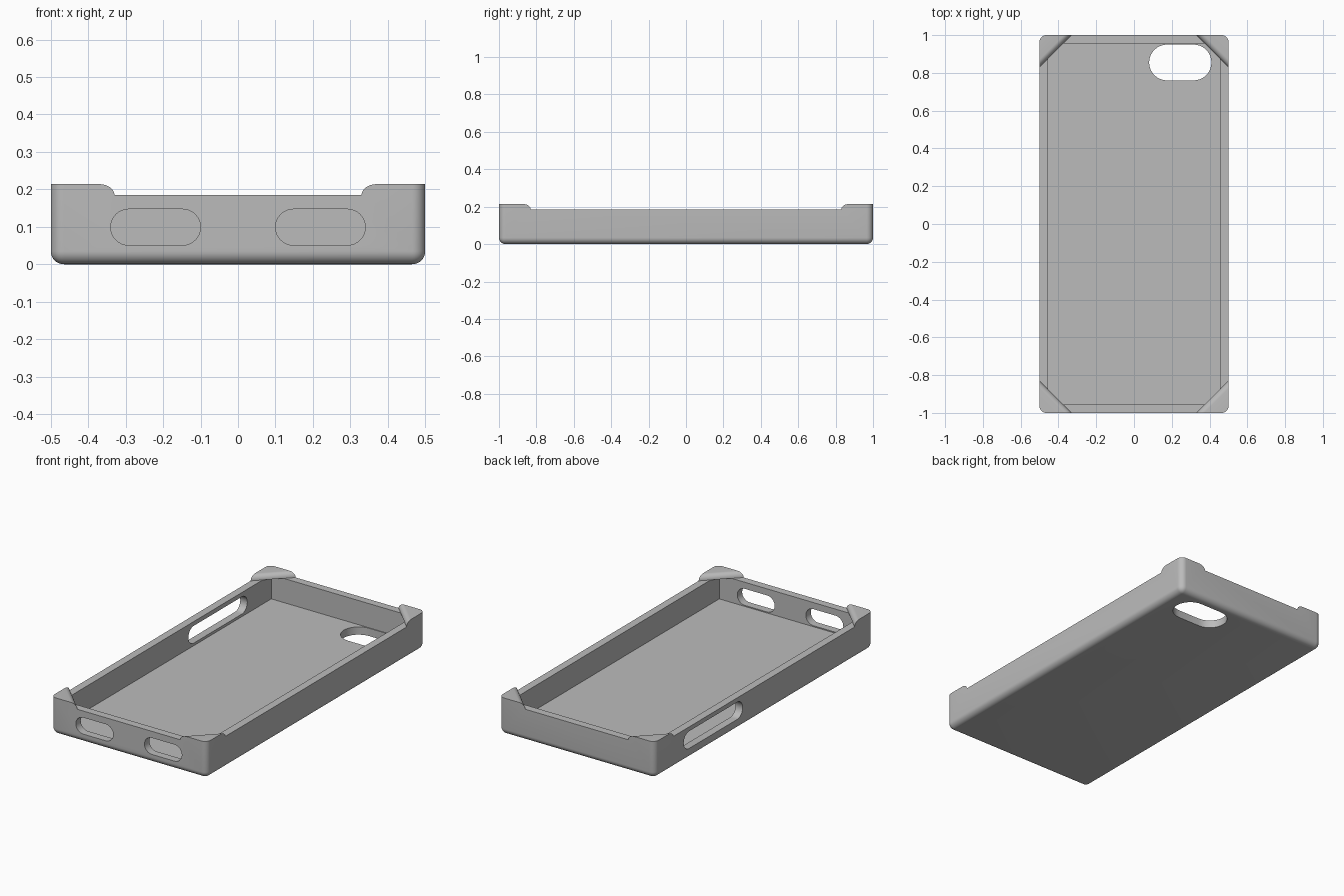
import bpy, bmesh, math
from mathutils import Matrix, Vector

if "Cube" in bpy.data.objects:
    bpy.data.objects.remove(bpy.data.objects["Cube"], do_unlink=True)

HALF_W, HALF_L = 0.5, 1.0
WALL, FLOOR = 0.045, 0.045
RIM, TOP = 0.185, 0.214
TAB = 0.17          # how far each corner tab reaches along the walls


def make_object(name, bm):
    bmesh.ops.recalc_face_normals(bm, faces=bm.faces[:])
    mesh = bpy.data.meshes.new(name)
    bm.to_mesh(mesh)
    bm.free()
    obj = bpy.data.objects.new(name, mesh)
    bpy.context.collection.objects.link(obj)
    return obj


def box(half_x, half_y, z0, z1):
    bm = bmesh.new()
    bmesh.ops.create_cube(bm, size=1)
    bmesh.ops.scale(bm, vec=(2 * half_x, 2 * half_y, z1 - z0), verts=bm.verts)
    bmesh.ops.translate(bm, vec=(0, 0, (z0 + z1) / 2), verts=bm.verts)
    return bm


def loft(bm, rings):
    """Closed solid through matching rings of points."""
    loops = [[bm.verts.new(p) for p in ring] for ring in rings]
    n = len(loops[0])
    for a, b in zip(loops, loops[1:]):
        for i in range(n):
            bm.faces.new((a[i], a[(i + 1) % n], b[(i + 1) % n], b[i]))
    bm.faces.new(loops[0])
    bm.faces.new(loops[-1])


def slot_cutter(name, length, height, depth, center, axes):
    """Pill-shaped prism; axes = directions of length, height and depth."""
    r, straight, seg = height / 2, (length - height) / 2, 16
    outline = []
    for side in (1, -1):
        for i in range(seg + 1):
            a = math.pi * (i / seg - 0.5)
            outline.append((side * (straight + r * math.cos(a)), side * r * math.sin(a)))
    u, v, w = (Vector(a) for a in axes)
    c = Vector(center)
    bm = bmesh.new()
    loft(bm, [[c + u * x + v * y + w * d for x, y in outline]
              for d in (-depth / 2, depth / 2)])
    return make_object(name, bm)


# Outer shell with rounded uprights and bottom edges
bm = box(HALF_W, HALF_L, 0, TOP)
edges = [e for e in bm.edges if min(v.co.z for v in e.verts) < 0.01]
bmesh.ops.bevel(bm, geom=edges, offset=0.035, segments=8, profile=0.5, affect='EDGES')
case = make_object("phone_case", bm)

# Rim cutter: an octagon that leaves rounded tabs on the four corners
bm = bmesh.new()
rings = []
r = TOP - RIM
BX, BY = HALF_W + 0.1, HALF_L + 0.1
for i in range(10):
    t = math.sin(math.pi / 2 * i / 9) if i < 9 else 1.0
    reach = HALF_W + HALF_L - TAB + math.sqrt(2) * r * (1 - math.sqrt(1 - t * t))
    quarter = [(BX, reach - BX), (reach - BY, BY)]
    pts = (quarter + [(-x, y) for x, y in reversed(quarter)]
           + [(-x, -y) for x, y in quarter] + [(x, -y) for x, y in reversed(quarter)])
    rings.append([(x, y, RIM + r * t) for x, y in pts])
rings.append([(x, y, TOP + 0.1) for x, y, z in rings[-1]])
loft(bm, rings)
cutters = [make_object("rim_cutter", bm)]

# Inner cavity, reaching under the tabs
cutters.append(make_object("cavity_cutter",
                           box(HALF_W - WALL, HALF_L - WALL, FLOOR, RIM + 0.0002)))

# Two port slots in the front wall
X, Y, Z = (1, 0, 0), (0, 1, 0), (0, 0, 1)
for name, side in (("left", 1), ("right", -1)):
    cutters.append(slot_cutter(name + "_port_cutter", 0.24, 0.096, 0.08,
                               (0.22 * side, -HALF_L + 0.02, 0.099), (X, Z, Y)))
# Button slot in the right wall
cutters.append(slot_cutter("button_slot_cutter", 0.54, 0.1, 0.08,
                           (-HALF_W + 0.02, 0.465, 0.11), (Y, Z, X)))
# Lens opening in the floor
cutters.append(slot_cutter("lens_cutter", 0.33, 0.19, 0.12,
                           (0.245, 0.855, 0.02), (X, Y, Z)))

for cutter in cutters:
    cutter.hide_render = True
    mod = case.modifiers.new(cutter.name, 'BOOLEAN')
    mod.operation, mod.solver, mod.object = 'DIFFERENCE', 'EXACT', cutter

# Bake the cuts and drop the cutters
bpy.context.view_layer.update()
graph = bpy.context.evaluated_depsgraph_get()
mesh = bpy.data.meshes.new_from_object(case.evaluated_get(graph))
case.modifiers.clear()
case.data = mesh
for cutter in cutters:
    bpy.data.objects.remove(cutter, do_unlink=True)

# Plain grey finish
grey = bpy.data.materials.new("plain_grey")
grey.use_nodes = True
color = (0.5, 0.5, 0.5, 1)
grey.diffuse_color = color
grey.node_tree.nodes["Principled BSDF"].inputs["Base Color"].default_value = color
mesh.materials.clear()
mesh.materials.append(grey)

bpy.ops.object.select_all(action='DESELECT')
case.select_set(True)
bpy.context.view_layer.objects.active = case
bpy.ops.object.shade_smooth_by_angle(angle=math.radians(30))
